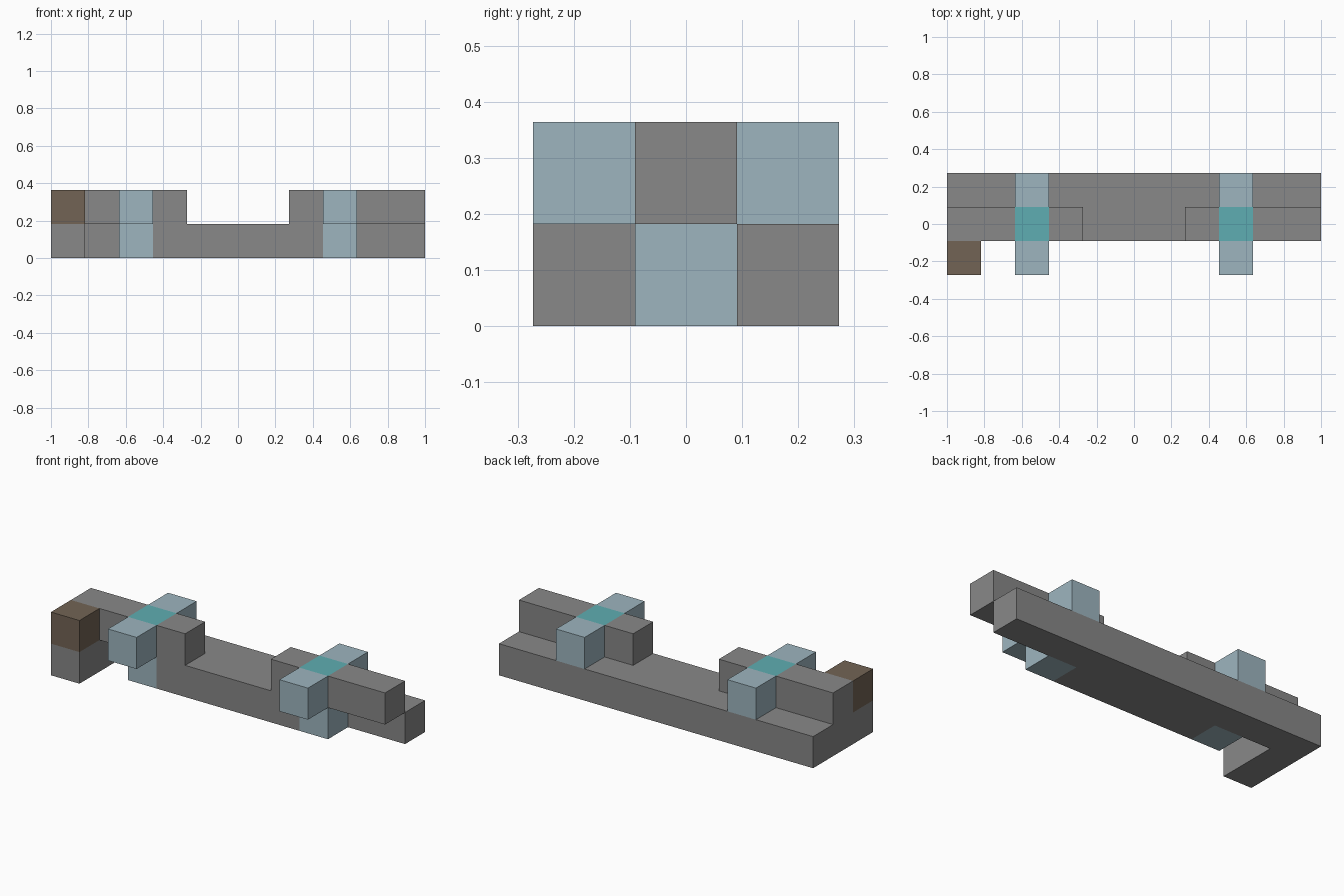
import bpy
import bmesh
from mathutils import Vector

default = bpy.data.objects.get("Cube")
if default:
    bpy.data.objects.remove(default, do_unlink=True)

# Everything sits on a grid of 11 x 3 x 2 equal blocks
UNIT = 2 / 11
ORIGIN = Vector((-1, -1.5 * UNIT, 0))
DIRECTIONS = [Vector(d) for d in
              ((1, 0, 0), (-1, 0, 0), (0, 1, 0), (0, -1, 0), (0, 0, 1), (0, 0, -1))]


def make_material(name, colour):
    mat = bpy.data.materials.new(name)
    mat.use_nodes = True
    mat.diffuse_color = (*colour, 1)
    mat.node_tree.nodes["Principled BSDF"].inputs["Base Color"].default_value = (*colour, 1)
    return mat


grey = make_material("stone grey", (0.246, 0.246, 0.246))
pale = make_material("pale blue", (0.337, 0.462, 0.521))
teal = make_material("teal", (0.114, 0.423, 0.445))
brown = make_material("dark brown", (0.171, 0.127, 0.089))


def row(x0, x1, y, z):
    return [(x, y, z) for x in range(x0, x1 + 1)]


# Each part: name, material, blocks it fills
parts = [
    ("base_beam", grey, row(0, 10, 2, 0) + row(3, 7, 1, 0)),
    ("corner_arm", grey, [(0, 1, 0), (0, 0, 0)]),
    ("arm_cap", brown, [(0, 0, 1)]),
    ("right_rail", grey, row(0, 1, 1, 1) + row(3, 3, 1, 1)),
    ("left_rail", grey, row(7, 7, 1, 1) + row(9, 10, 1, 1)),
]
for side, x in (("right", 2), ("left", 8)):
    parts += [
        (side + "_front_lug", pale, [(x, 0, 1)]),
        (side + "_back_lug", pale, [(x, 2, 1)]),
        (side + "_foot", pale, [(x, 1, 0)]),
        (side + "_core", teal, [(x, 1, 1)]),
    ]

filled = {cell for part in parts for cell in part[2]}


def build_part(name, mat, cells):
    """Skin the outer sides of the part's blocks and merge flat neighbours."""
    bm = bmesh.new()
    for cell in cells:
        centre = Vector(cell) + Vector((0.5, 0.5, 0.5))
        for d in DIRECTIONS:
            if tuple(int(c) for c in Vector(cell) + d) in filled:
                continue
            u = Vector((d.y, d.z, d.x))
            v = d.cross(u)
            corners = [centre + (d + a * u + b * v) / 2
                       for a, b in ((-1, -1), (1, -1), (1, 1), (-1, 1))]
            bm.faces.new([bm.verts.new(ORIGIN + c * UNIT) for c in corners])
    bmesh.ops.remove_doubles(bm, verts=bm.verts, dist=0.001)
    bmesh.ops.dissolve_limit(bm, angle_limit=0.01, verts=bm.verts, edges=bm.edges)
    mesh = bpy.data.meshes.new(name)
    bm.to_mesh(mesh)
    bm.free()
    mesh.materials.append(mat)
    bpy.context.collection.objects.link(bpy.data.objects.new(name, mesh))


for part in parts:
    build_part(*part)
